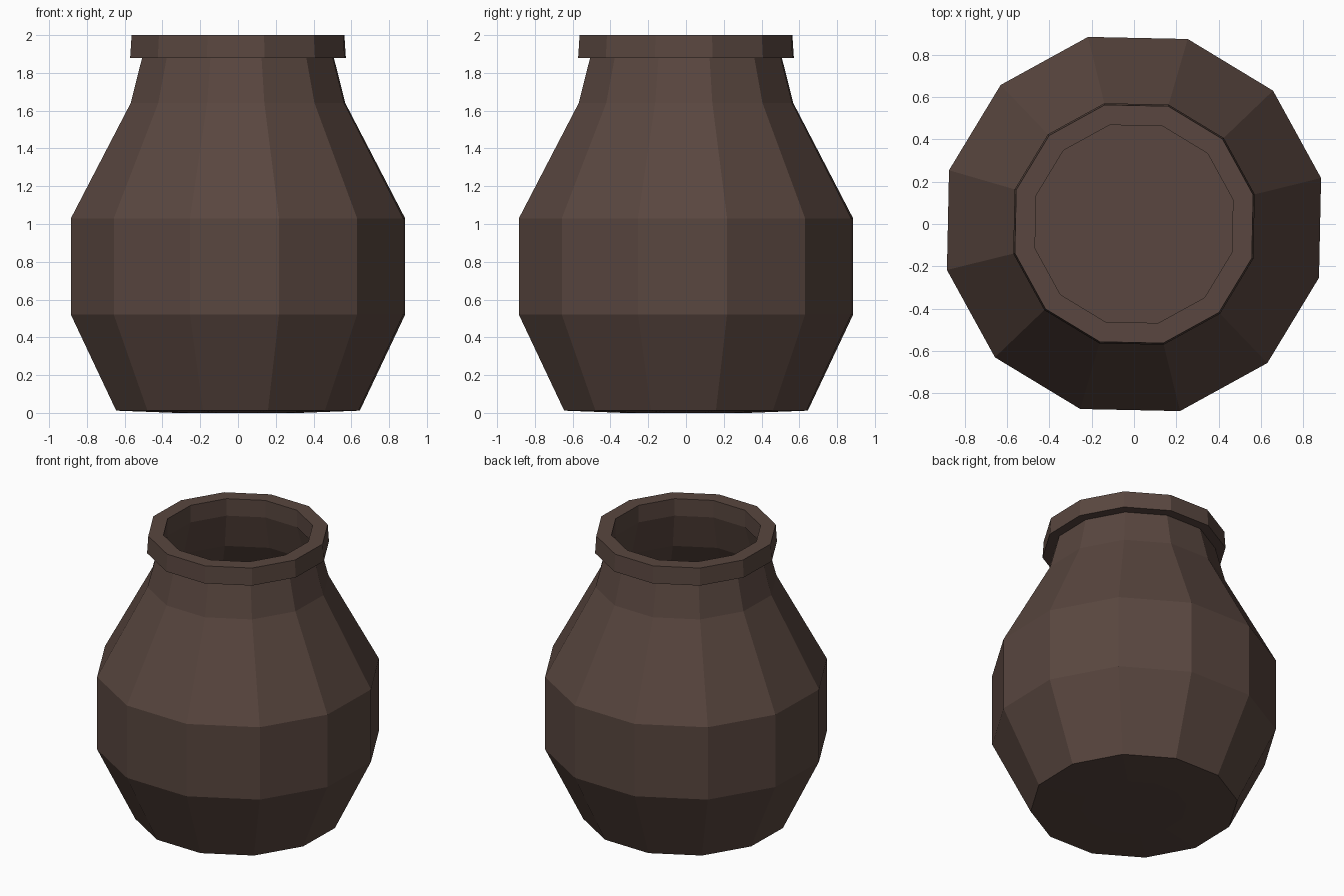
import bpy, bmesh, math

if "Cube" in bpy.data.objects:
    bpy.data.objects.remove(bpy.data.objects["Cube"])

SIDES = 12
TURN = math.radians(13.8)

clay = bpy.data.materials.new("dark_clay")
clay.diffuse_color = (0.10, 0.062, 0.05, 1)
clay.use_nodes = True
clay.node_tree.nodes["Principled BSDF"].inputs["Base Color"].default_value = clay.diffuse_color


def lathe(name, profile, closed=False):
    """Spin (radius, z) points into a faceted ring; open ends get flat caps."""
    bm = bmesh.new()
    rings = []
    for r, z in profile:
        rings.append([bm.verts.new((r * math.cos(TURN + math.tau * i / SIDES),
                                    r * math.sin(TURN + math.tau * i / SIDES), z))
                      for i in range(SIDES)])
    pairs = list(zip(rings, rings[1:]))
    if closed:
        pairs.append((rings[-1], rings[0]))
    for low, high in pairs:
        for i in range(SIDES):
            j = (i + 1) % SIDES
            bm.faces.new((low[i], low[j], high[j], high[i]))
    if not closed:
        bm.faces.new(rings[0][::-1])
        bm.faces.new(rings[-1])
    bmesh.ops.recalc_face_normals(bm, faces=bm.faces)
    mesh = bpy.data.meshes.new(name)
    bm.to_mesh(mesh)
    bm.free()
    mesh.materials.append(clay)
    obj = bpy.data.objects.new(name, mesh)
    bpy.context.collection.objects.link(obj)
    return obj


# Hollow body: up the outside, over the neck, down the inside to the floor
lathe("pot_body", [
    (0.34, 0.0), (0.664, 0.012), (0.911, 0.52), (0.911, 1.03),
    (0.585, 1.64), (0.52, 1.89),
    (0.482, 1.89), (0.552, 1.635), (0.878, 1.02), (0.878, 0.53), (0.635, 0.045),
])

# Thick collar around the mouth
lathe("rim_collar", [(0.588, 1.88), (0.58, 2.0), (0.482, 2.0), (0.482, 1.88)], closed=True)
